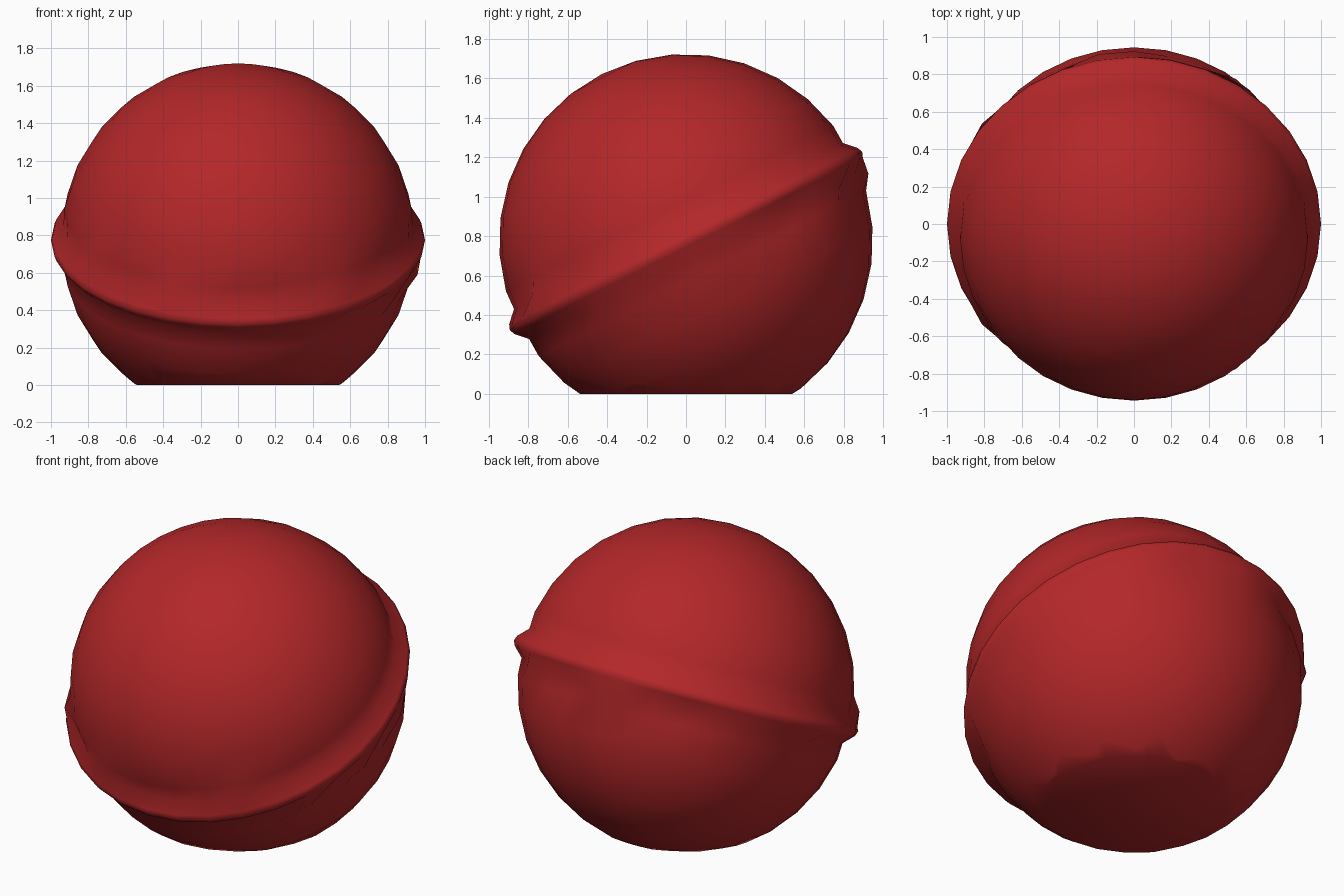
import bpy
import bmesh
from math import radians, cos, sin, pi
from mathutils import Matrix, Vector

if "Cube" in bpy.data.objects:
    bpy.data.objects.remove(bpy.data.objects["Cube"])

SEGMENTS = 32
RADIUS = 0.947
CENTRE_Z = 0.775
TILT = radians(26.8)

# Fabric red
red = bpy.data.materials.new("fabric_red")
red.use_nodes = True
colour = (0.45, 0.02, 0.022, 1)
red.diffuse_color = colour
red.node_tree.nodes["Principled BSDF"].inputs["Base Color"].default_value = colour

# Half profile as (latitude in degrees, radius): ball plus a raised seam at the equator
upper = [(1.6, 0.99), (5.2, 0.937)] + [(11.25 * i, RADIUS) for i in range(1, 8)]
profile = [(-a, r) for a, r in reversed(upper)] + [(0, 1.0)] + upper

# Azimuths in degrees where the cloth is pulled out into puckers beside the seam
puckers_above = [-53, -114, -148]
puckers_below = [-34, -13, 16, 52, 85, 98, 145, 167]


def nearest_segments(angles):
    return {round(a / 360 * SEGMENTS) % SEGMENTS for a in angles}


above, below = nearest_segments(puckers_above), nearest_segments(puckers_below)


def point(lat, radius, seg):
    a, b = radians(lat), 2 * pi * seg / SEGMENTS
    puckered = seg in (above if lat > 0 else below)
    if puckered and 4 < abs(lat) < 6:
        radius = 0.985
        lat *= 1.25
        a = radians(lat)
    return Vector((cos(a) * cos(b), cos(a) * sin(b), sin(a))) * radius


# Cushion: rings joined into quads, closed with fans at both poles
bm = bmesh.new()
rings = [[bm.verts.new(point(lat, r, s)) for s in range(SEGMENTS)] for lat, r in profile]
poles = [bm.verts.new((0, 0, -RADIUS)), bm.verts.new((0, 0, RADIUS))]
for s in range(SEGMENTS):
    n = (s + 1) % SEGMENTS
    for low, high in zip(rings, rings[1:]):
        bm.faces.new((low[s], low[n], high[n], high[s]))
    bm.faces.new((poles[0], rings[0][n], rings[0][s]))
    bm.faces.new((poles[1], rings[-1][s], rings[-1][n]))

# Tilt the seam up towards the back, then cut the flat base
bm.transform(Matrix.Translation((0, 0, CENTRE_Z)) @ Matrix.Rotation(TILT, 4, "X"))
cut = bmesh.ops.bisect_plane(bm, geom=bm.verts[:] + bm.edges[:] + bm.faces[:],
                             plane_co=(0, 0, 0), plane_no=(0, 0, 1), clear_inner=True)
rim = [e for e in cut["geom_cut"] if isinstance(e, bmesh.types.BMEdge)]
bmesh.ops.contextual_create(bm, geom=rim)
bmesh.ops.recalc_face_normals(bm, faces=bm.faces[:])
for face in bm.faces:
    face.smooth = True

mesh = bpy.data.meshes.new("seamed_cushion")
bm.to_mesh(mesh)
bm.free()
mesh.materials.append(red)
cushion = bpy.data.objects.new("seamed_cushion", mesh)
bpy.context.collection.objects.link(cushion)
